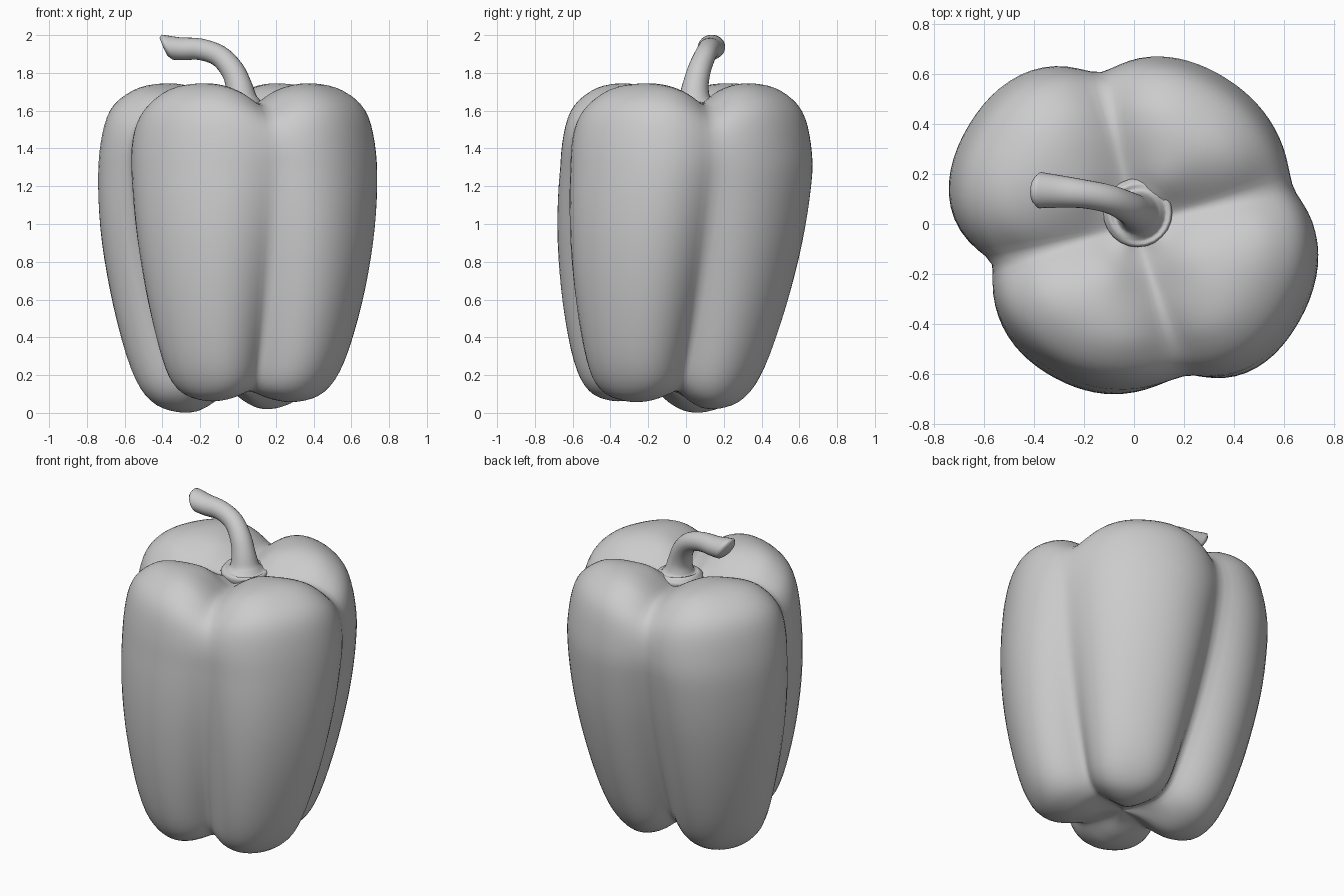
import bpy, bmesh, math
from mathutils import Vector

if "Cube" in bpy.data.objects:
    bpy.data.objects.remove(bpy.data.objects["Cube"])


def spline(pts, steps):
    """Catmull-Rom samples through points of any dimension."""
    out, n = [], len(pts)
    for i in range(n - 1):
        p0, p1, p2, p3 = pts[max(i - 1, 0)], pts[i], pts[i + 1], pts[min(i + 2, n - 1)]
        for k in range(steps):
            t = k / steps
            out.append([0.5 * (2 * b + (c - a) * t + (2 * a - 5 * b + 4 * c - d) * t * t
                               + (3 * b - a - 3 * c + d) * t ** 3)
                        for a, b, c, d in zip(p0, p1, p2, p3)])
    out.append(list(pts[-1]))
    return out


def skin(name, rings, start, end):
    """Closed surface through rings, with a pole at each end."""
    bm = bmesh.new()
    rows = [[bm.verts.new(p) for p in ring] for ring in rings]
    n = len(rows[0])
    for a, b in zip(rows, rows[1:]):
        for i in range(n):
            j = (i + 1) % n
            bm.faces.new((a[i], a[j], b[j], b[i]))
    for pole, row in ((start, rows[0]), (end, rows[-1])):
        v = bm.verts.new(pole)
        for i in range(n):
            bm.faces.new((v, row[i], row[(i + 1) % n]))
    bmesh.ops.recalc_face_normals(bm, faces=bm.faces[:])
    for f in bm.faces:
        f.smooth = True
    me = bpy.data.meshes.new(name)
    bm.to_mesh(me)
    bm.free()
    ob = bpy.data.objects.new(name, me)
    bpy.context.collection.objects.link(ob)
    return ob


# Pepper body: (lobe radius, lobe z, groove radius, groove z) from bottom to top
PROFILE = spline([
    (0, .125, 0, .125), (.10, .105, .10, .12), (.22, .06, .20, .115),
    (.34, .05, .27, .13), (.46, .10, .335, .19), (.56, .26, .395, .33),
    (.65, .57, .485, .60), (.707, .90, .565, .92), (.725, 1.20, .61, 1.20),
    (.71, 1.43, .62, 1.40), (.66, 1.61, .58, 1.53), (.55, 1.71, .48, 1.605),
    (.41, 1.745, .36, 1.635), (.25, 1.715, .22, 1.625),
    (.13, 1.64, .11, 1.605), (0, 1.595, 0, 1.595)], 4)
# Groove angle, groove scale, scale and bottom offset of the lobe that follows
SECTORS = [(14, 1.05, .955, -.03), (102, 1.0, 1.065, -.05),
           (196, .95, .935, .015), (288, 1.03, 1.05, .01), (374, 1.05, 0, 0)]
PER = 26


def lobe_weight(u):
    e, d = .05, min(u, 1 - u)
    s = (math.hypot(d, e) - e) / (math.hypot(.5, e) - e)
    return 1 - (1 - s) ** 3.1


def spine_y(z):
    return -.11 * max(0, 1 - z / 1.3)


columns = []
for (a0, g0, ls, dz), (a1, g1, _, _) in zip(SECTORS, SECTORS[1:]):
    for k in range(PER):
        u = k / PER
        columns.append((math.radians(a0 + (a1 - a0) * u), g0 + (g1 - g0) * u,
                        ls, dz, lobe_weight(u), math.sin(math.pi * u) ** 2))
rings = []
for lr, lz, gr, gz in PROFILE[1:-1]:
    ring = []
    for ang, gs, ls, dz, sharp, soft in columns:
        # grooves widen towards the middle of the top and bottom
        mix = min(1, max(0, (lr - .1) / .4))
        w = soft + (sharp - soft) * mix
        low = max(0, 1 - lz / .7) * min(1, lr / .25)
        r = gr * gs * (1 - w) + lr * ls * w
        z = gz * (1 - w) + (lz + dz * low) * w
        ring.append((r * math.cos(ang), r * math.sin(ang) + spine_y(z), z))
    rings.append(ring)
skin("pepper_body", rings, (0, spine_y(.125), .125), (0, 0, 1.595))

# Stem: (x, y, z, radius) with a flared foot and a thicker cut end
path = spline([
    (.015, .045, 1.58, .125), (.015, .045, 1.625, .138), (.015, .045, 1.648, .125),
    (.015, .045, 1.664, .088), (.005, .05, 1.73, .070), (-.03, .07, 1.815, .062),
    (-.10, .10, 1.89, .057), (-.20, .12, 1.925, .057), (-.30, .13, 1.928, .062),
    (-.375, .135, 1.936, .066)], 4)
pts = [Vector(p[:3]) for p in path]
stem_rings = []
for i, (c, p) in enumerate(zip(pts, path)):
    t = (pts[min(i + 1, len(pts) - 1)] - pts[max(i - 1, 0)]).normalized()
    side = Vector((0, 1, 0)).cross(t).normalized()
    up = t.cross(side)
    slant = max(0, (i - len(pts) + 9) / 8)
    ring = []
    for k in range(24):
        a = 2 * math.pi * k / 24
        q = c + p[3] * (side * math.cos(a) * (1 - .06 * slant) + up * math.sin(a) * (1 + .1 * slant))
        ring.append(q - t * (c.z - q.z) * .6 * slant)
    stem_rings.append(ring)
# Rounded rim on the cut end
tip = pts[-1] + Vector((-.022, 0, .002))
stem_rings.append([tip + (q - pts[-1]) * .75 + Vector((.004, 0, 0)) for q in stem_rings[-1]])
skin("stem", stem_rings, pts[0], tip)
